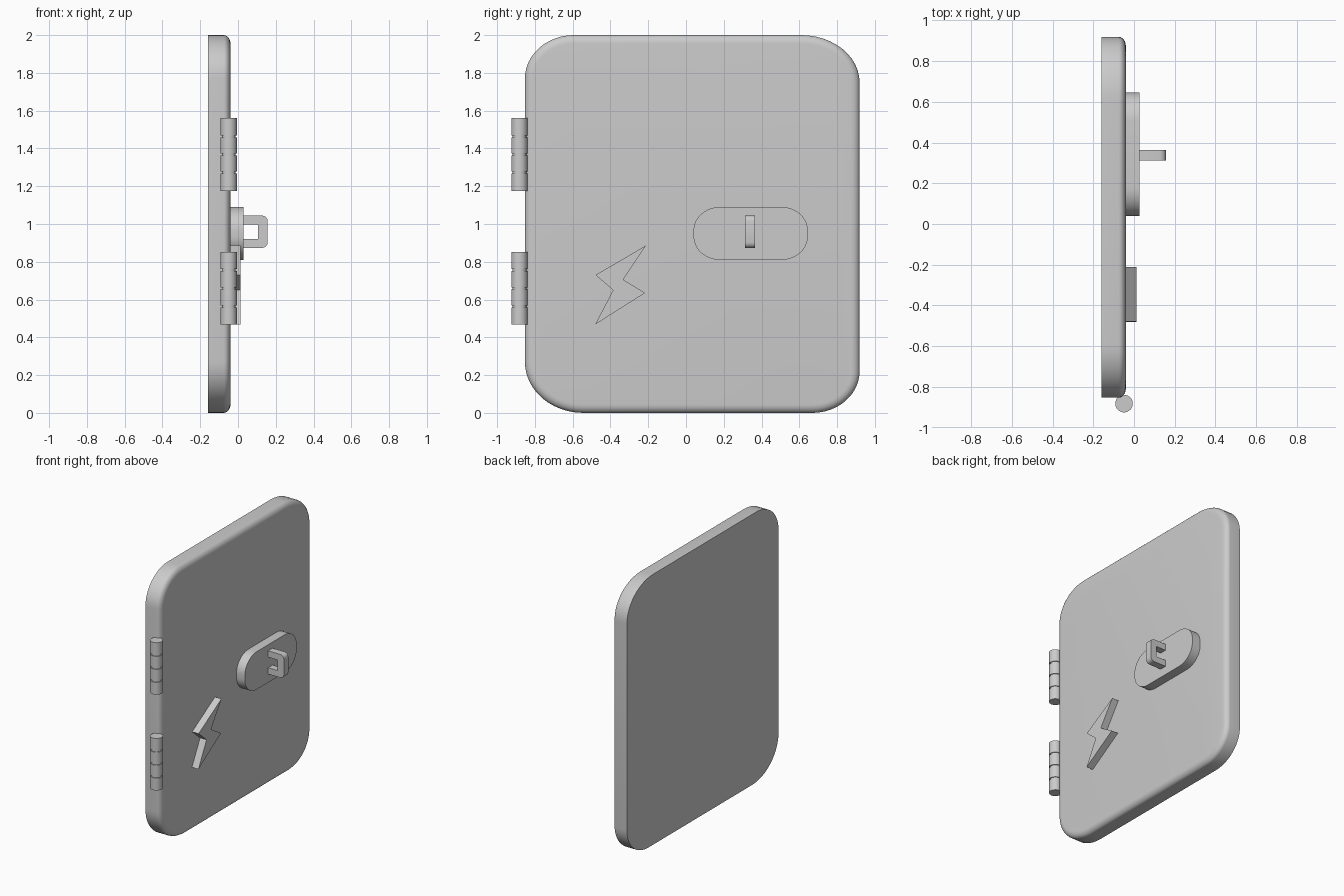
import bpy, bmesh
from math import sin, cos, pi, radians

if "Cube" in bpy.data.objects:
    bpy.data.objects.remove(bpy.data.objects["Cube"])


def loft(name, rings, smooth=True):
    """Skin a list of closed rings (lists of xyz) and cap both ends."""
    bm = bmesh.new()
    vs = [[bm.verts.new(p) for p in r] for r in rings]
    n = len(vs[0])
    for a, b in zip(vs, vs[1:]):
        for i in range(n):
            j = (i + 1) % n
            bm.faces.new((a[i], a[j], b[j], b[i]))
    bm.faces.new(vs[0][::-1])
    bm.faces.new(vs[-1])
    bmesh.ops.recalc_face_normals(bm, faces=bm.faces)
    me = bpy.data.meshes.new(name)
    bm.to_mesh(me)
    bm.free()
    ob = bpy.data.objects.new(name, me)
    bpy.context.collection.objects.link(ob)
    if smooth:
        bpy.context.view_layer.objects.active = ob
        ob.select_set(True)
        bpy.ops.object.shade_smooth_by_angle(angle=radians(35))
        ob.select_set(False)
    return ob


def rounded(a0, a1, b0, b1, radii, inset=0, seg=12):
    """Rounded rectangle; radii run from the high-high corner anticlockwise."""
    corners = [(a1, b1, 1, 1), (a0, b1, -1, 1), (a0, b0, -1, -1), (a1, b0, 1, -1)]
    pts = []
    for k, ((a, b, sa, sb), (ra, rb)) in enumerate(zip(corners, radii)):
        for i in range(seg + 1):
            t = k * pi / 2 + i / seg * pi / 2
            pts.append((a - sa * ra + (ra - inset) * cos(t),
                        b - sb * rb + (rb - inset) * sin(t)))
    return pts


def at_x(x, pts):
    return [(x, y, z) for y, z in pts]


# Door panel: flat back, softly rolled front edge
FRONT = -0.04
door_radii = [(.31, .25), (.26, .23), (.31, .27), (.25, .22)]
rings = [at_x(-0.16, rounded(-.853, .919, 0, 2, door_radii))]
for i in range(7):
    t = i / 6 * pi / 2
    rings.append(at_x(FRONT - .035 * (1 - sin(t)),
                      rounded(-.853, .919, 0, 2, door_radii, .045 * (1 - cos(t)))))
loft("door_panel", rings)

# Latch plate
plate = rounded(.04, .645, .81, 1.09, [(.14, .125)] * 4)
loft("latch_plate", [at_x(FRONT, plate), at_x(.028, plate)])

# Handle: U-shaped pull with rounded outer corners
cx, r = .157, .03
top = [(cx - r + r * cos(t), 1.045 - r + r * sin(t)) for t in (i * pi / 8 for i in range(5))]
bottom = [(x, 1.918 - z) for x, z in top]
pull = ([(.028, .92), (.106, .92), (.106, .998), (.028, .998), (.028, 1.045)]
        + top[::-1] + bottom + [(.028, .873)])
loft("handle", [[(x, y, z) for x, z in pull] for y in (.312, .364)])

# Raised lightning bolt symbol
bolt = [(-.212, .886), (-.479, .73), (-.386, .65), (-.481, .468), (-.217, .635), (-.333, .706)]
loft("bolt_symbol", [at_x(FRONT, bolt), at_x(.013, bolt)], smooth=False)

# Hinges: four stacked knuckles each, separated by narrow grooves
for name, z0 in (("lower_hinge", .468), ("upper_hinge", 1.176)):
    profile = []
    for k in range(4):
        a, b = z0 + k * .096, z0 + (k + 1) * .096
        if k:
            profile += [(.037, a + .005), (.043, a + .005)]
        else:
            profile += [(.043, a)]
        profile += [(.043, b - .005), (.037, b - .005)] if k < 3 else [(.043, b)]
    loft(name, [[(-.049 + rad * cos(i * pi / 16), -.882 + rad * sin(i * pi / 16), z)
                 for i in range(32)] for rad, z in profile])
